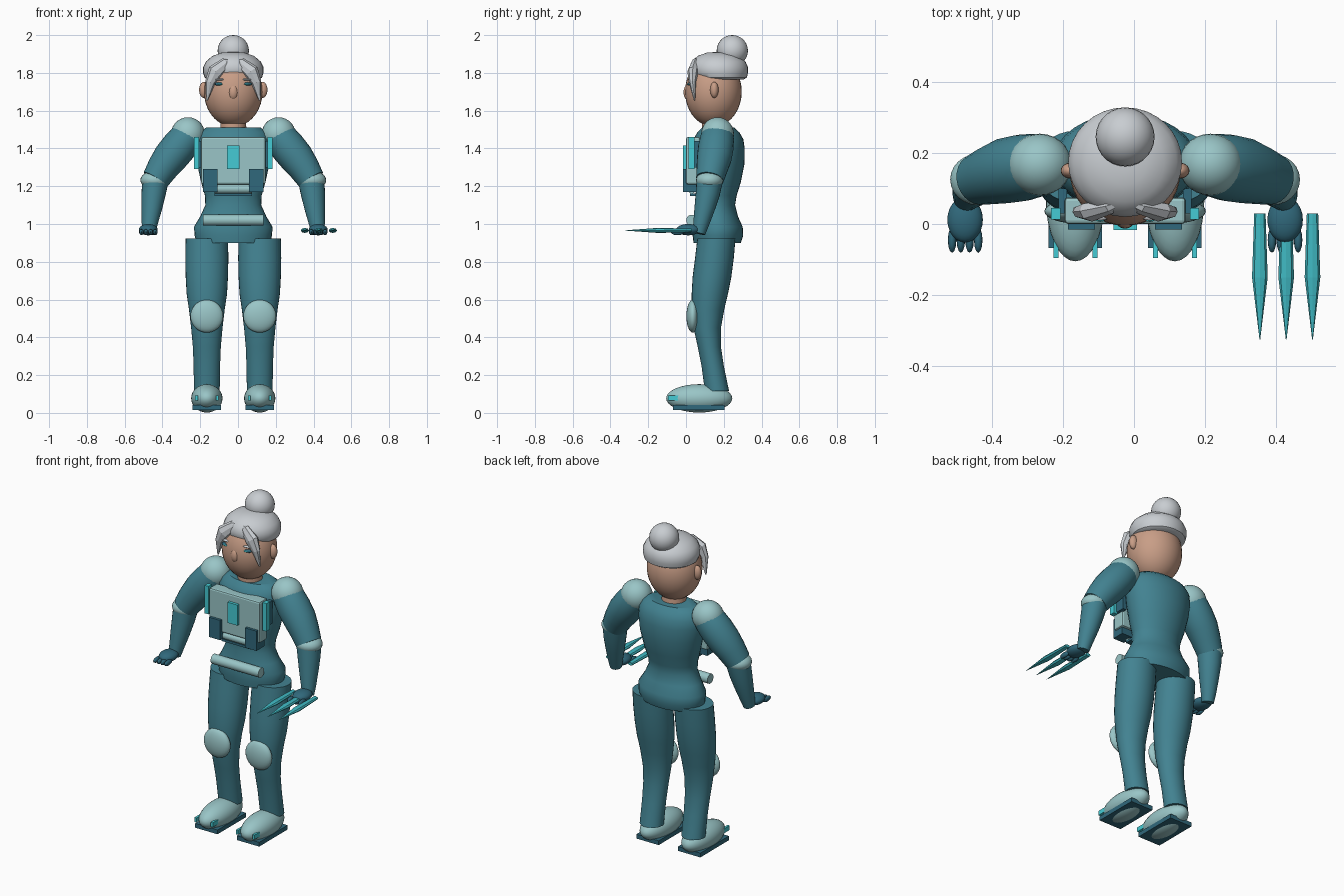
import bpy, bmesh, math
from mathutils import Vector, Matrix

CX = -0.025  # body midline


def material(name, rgb):
    m = bpy.data.materials.new(name)
    m.diffuse_color = (*rgb, 1)
    return m


SUIT = material("suit_teal", (0.055, 0.225, 0.285))
PAD = material("pale_pad", (0.32, 0.56, 0.57))
SKIN = material("skin", (0.58, 0.34, 0.24))
HAIR = material("silver_hair", (0.58, 0.61, 0.64))
GLOW = material("glow_cyan", (0.06, 0.60, 0.66))
BLADE = material("blade_cyan", (0.05, 0.48, 0.54))
DARK = material("dark_teal", (0.03, 0.14, 0.20))


def finish(name, bm, mat, smooth=True):
    bmesh.ops.recalc_face_normals(bm, faces=bm.faces)
    me = bpy.data.meshes.new(name)
    bm.to_mesh(me)
    bm.free()
    me.materials.append(mat)
    ob = bpy.data.objects.new(name, me)
    bpy.context.collection.objects.link(ob)
    if smooth:
        bpy.context.view_layer.objects.active = ob
        ob.select_set(True)
        bpy.ops.object.shade_smooth_by_angle(angle=math.radians(40))
        ob.select_set(False)
    return ob


def ellipsoid(name, mat, c, r, seg=28):
    bm = bmesh.new()
    bmesh.ops.create_uvsphere(bm, u_segments=seg, v_segments=seg // 2, radius=1)
    bmesh.ops.transform(bm, matrix=Matrix.Translation(c) @ Matrix.Diagonal((*r, 1)), verts=bm.verts)
    return finish(name, bm, mat)


def box(name, mat, lo, hi, bevel=0.0):
    bm = bmesh.new()
    bmesh.ops.create_cube(bm, size=1)
    lo, hi = Vector(lo), Vector(hi)
    bmesh.ops.transform(bm, matrix=Matrix.Translation((lo + hi) / 2) @ Matrix.Diagonal((*(hi - lo), 1)), verts=bm.verts)
    if bevel:
        bmesh.ops.bevel(bm, geom=bm.edges[:], offset=bevel, segments=2, affect='EDGES', profile=0.5)
    return finish(name, bm, mat, False)


def skin_rings(name, mat, rings, smooth=True):
    bm = bmesh.new()
    loops = [[bm.verts.new(p) for p in ring] for ring in rings]
    n = len(loops[0])
    for a, b in zip(loops, loops[1:]):
        for i in range(n):
            bm.faces.new((a[i], a[(i + 1) % n], b[(i + 1) % n], b[i]))
    bm.faces.new(loops[0])
    bm.faces.new(loops[-1])
    return finish(name, bm, mat, smooth)


def stack(name, mat, cx, levels, n=32):
    """Horizontal elliptical rings: (z, half width, y front, y back)."""
    rings = []
    for z, hw, y0, y1 in levels:
        rings.append([(cx + hw * math.cos(t), (y0 + y1) / 2 + (y1 - y0) / 2 * math.sin(t), z)
                      for t in (2 * math.pi * i / n for i in range(n))])
    return skin_rings(name, mat, rings)


def tube(name, mat, path, n=24, flat=1.0, smooth=True):
    """Tapered tube through (x, y, z, radius); flat squashes the second axis."""
    pts = [Vector(p[:3]) for p in path]
    rings = []
    for i, p in enumerate(pts):
        d = (pts[min(i + 1, len(pts) - 1)] - pts[max(i - 1, 0)]).normalized()
        ref = Vector((0, 0, 1)) if abs(d.y) > 0.9 else Vector((0, 1, 0))
        u = d.cross(ref).normalized()
        v = u.cross(d)
        r = path[i][3]
        rings.append([p + u * r * math.cos(t) + v * r * flat * math.sin(t)
                      for t in (2 * math.pi * k / n for k in range(n))])
    return skin_rings(name, mat, rings, smooth)


# torso and neck
stack("torso", SUIT, CX, [
    (0.90, 0.195, 0.04, 0.29), (0.94, 0.205, 0.035, 0.303), (0.985, 0.208, 0.035, 0.30),
    (1.04, 0.175, 0.045, 0.275), (1.10, 0.148, 0.055, 0.26), (1.15, 0.150, 0.055, 0.268),
    (1.22, 0.170, 0.045, 0.29), (1.32, 0.192, 0.035, 0.31), (1.40, 0.203, 0.035, 0.311),
    (1.45, 0.200, 0.04, 0.303), (1.485, 0.180, 0.06, 0.283), (1.51, 0.145, 0.085, 0.255)])
stack("neck", SKIN, CX, [(1.49, 0.07, 0.085, 0.22), (1.57, 0.066, 0.085, 0.21)])

# head
ellipsoid("head", SKIN, (CX, 0.145, 1.70), (0.155, 0.15, 0.185), 36)
ellipsoid("nose", SKIN, (CX, 0.012, 1.697), (0.027, 0.025, 0.042), 20)
stack("hair_cap", HAIR, CX, [
    (1.765, 0.135, 0.065, 0.305), (1.775, 0.152, 0.038, 0.322), (1.80, 0.160, 0.022, 0.328),
    (1.83, 0.160, 0.020, 0.328), (1.86, 0.145, 0.030, 0.315), (1.89, 0.110, 0.062, 0.28),
    (1.907, 0.060, 0.11, 0.23), (1.91, 0.02, 0.15, 0.19)])
ellipsoid("hair_bun", HAIR, (CX, 0.245, 1.918), (0.083, 0.083, 0.082))

# chest gear
box("chest_plate", PAD, (CX - 0.17, 0.0, 1.21), (CX + 0.17, 0.075, 1.46), 0.01)
box("chest_light", GLOW, (CX - 0.033, -0.017, 1.29), (CX + 0.033, 0.02, 1.415))
tube("lower_chest_bar", PAD, [(CX - 0.10, 0.03, 1.185, 0.023), (CX + 0.10, 0.03, 1.185, 0.023)])
box("chest_trim", DARK, (CX - 0.10, 0.02, 1.148), (CX + 0.10, 0.08, 1.162))
tube("belt_bar", PAD, [(CX - 0.16, 0.03, 1.02, 0.029), (CX + 0.16, 0.03, 1.02, 0.029)])

for s, side in ((-1, "right"), (1, "left")):
    def X(o):
        return CX + s * o

    # face details
    ellipsoid(side + "_ear", SKIN, (X(0.155), 0.15, 1.71), (0.026, 0.022, 0.043), 20)
    for part, mat, z, h in (("eye", DARK, 1.741, 0.010), ("iris", GLOW, 1.740, 0.005), ("brow", HAIR, 1.765, 0.006)):
        w = 0.018 if part == "iris" else 0.03
        y = 0.008 if part == "iris" else 0.012
        ellipsoid(f"{side}_{part}", mat, (X(0.07), y + 0.012, z), (w, 0.014, h), 16)
    tube(side + "_hair_lock", HAIR, [
        (X(0.0), 0.065, 1.862, 0.012), (X(0.04), 0.05, 1.852, 0.03), (X(0.095), 0.036, 1.805, 0.042),
        (X(0.122), 0.034, 1.75, 0.027), (X(0.14), 0.045, 1.655, 0.005)], 8, 0.7, False)

    # chest side parts
    box(side + "_side_light", GLOW, (X(0.195) - 0.013, 0.012, 1.29), (X(0.195) + 0.013, 0.045, 1.46))
    box(side + "_side_mount", DARK, (X(0.175) - 0.012, 0.03, 1.30), (X(0.175) + 0.012, 0.10, 1.44))
    box(side + "_pouch", DARK, (X(0.122) - 0.038, -0.016, 1.17), (X(0.122) + 0.038, 0.06, 1.29))

    # arm
    ellipsoid(side + "_shoulder_pad", PAD, (X(0.24), 0.167, 1.475), (0.09, 0.087, 0.09))
    tube(side + "_upper_arm", SUIT, [
        (X(0.21), 0.167, 1.495, 0.075), (X(0.25), 0.165, 1.455, 0.089), (X(0.29), 0.158, 1.405, 0.094),
        (X(0.335), 0.150, 1.35, 0.092), (X(0.375), 0.138, 1.295, 0.083), (X(0.412), 0.126, 1.235, 0.073)])
    ellipsoid(side + "_elbow_pad", PAD, (X(0.414), 0.125, 1.232), (0.078, 0.072, 0.05), 24)
    tube(side + "_forearm", SUIT, [
        (X(0.412), 0.126, 1.235, 0.070), (X(0.422), 0.115, 1.16, 0.064), (X(0.432), 0.098, 1.08, 0.054),
        (X(0.443), 0.080, 1.0, 0.042), (X(0.448), 0.068, 0.95, 0.034)])
    ellipsoid(side + "_hand", DARK, (X(0.45), 0.012, 0.97), (0.05, 0.064, 0.03), 24)
    for k in range(4):
        ellipsoid(f"{side}_finger_{k + 1}", DARK, (X(0.413 + 0.0245 * k), -0.045, 0.957), (0.012, 0.036, 0.016), 12)

    # leg
    stack(side + "_leg", SUIT, X(0.14), [
        (0.115, 0.068, 0.10, 0.228), (0.25, 0.070, 0.082, 0.200), (0.35, 0.074, 0.062, 0.185),
        (0.45, 0.083, 0.04, 0.185), (0.55, 0.095, 0.03, 0.203), (0.63, 0.107, 0.03, 0.222),
        (0.72, 0.112, 0.035, 0.240), (0.82, 0.114, 0.048, 0.253), (0.922, 0.112, 0.06, 0.262)])
    ellipsoid(side + "_knee_pad", PAD, (X(0.14), 0.036, 0.512), (0.087, 0.034, 0.087))

    # foot
    ellipsoid(side + "_shoe", PAD, (X(0.14), 0.07, 0.077), (0.083, 0.175, 0.075), 32)
    box(side + "_sole", DARK, (X(0.14) - 0.075, -0.068, 0.016), (X(0.14) + 0.075, 0.205, 0.042))
    for k in (-1, 1):
        box(f"{side}_toe_light_{k + 2}", GLOW, (X(0.14) + 0.055 * k - 0.007, -0.095, 0.065),
            (X(0.14) + 0.055 * k + 0.007, 0.0, 0.092))

# claw blades on the left hand
for k in range(3):
    x = 0.354 + 0.074 * k
    tube(f"claw_blade_{k + 1}", BLADE, [
        (x, 0.03, 0.966, 0.016), (x, -0.15, 0.966, 0.022), (x, -0.325, 0.966, 0.001)], 8, 0.6, False)
